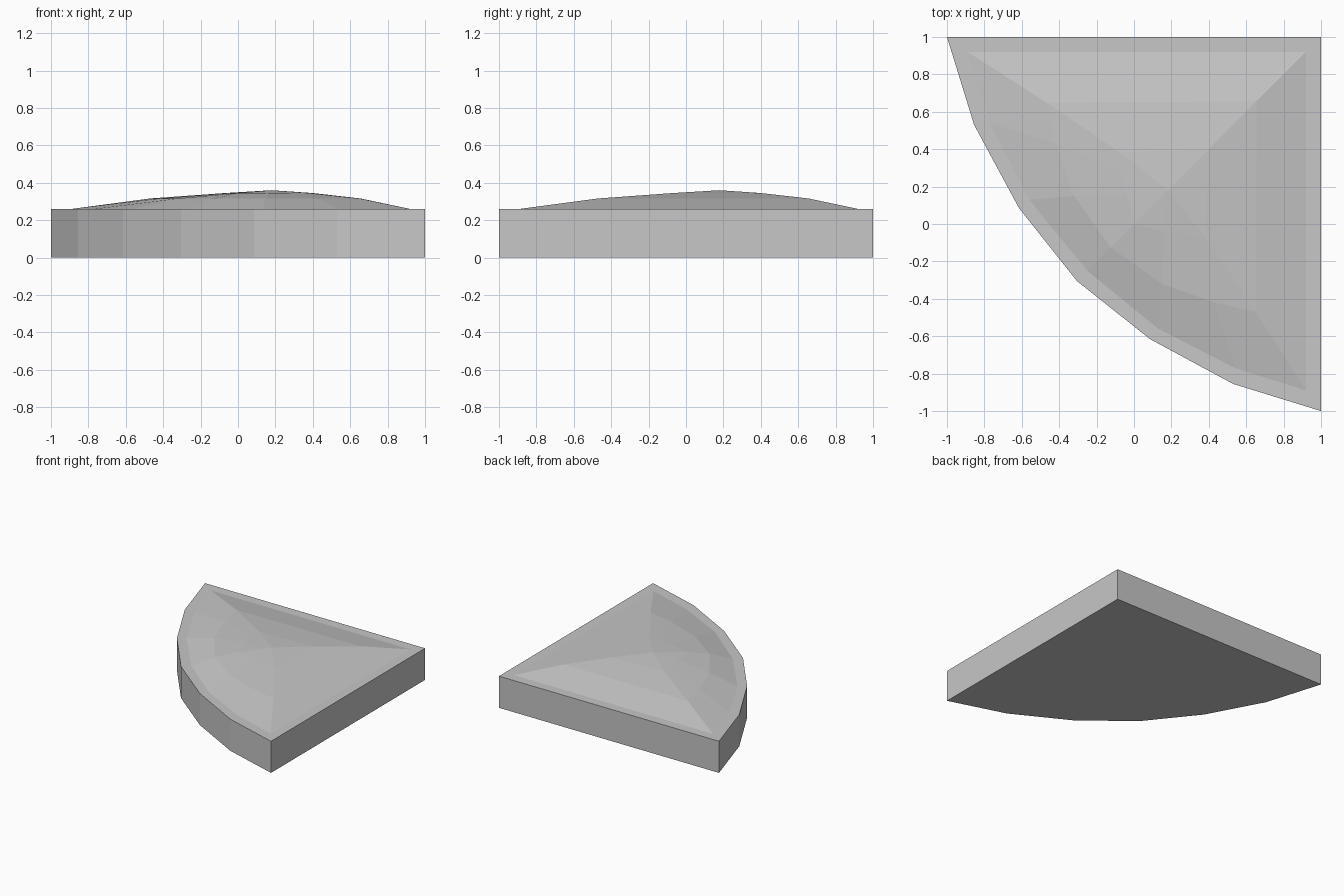
import bpy
import bmesh

cube = bpy.data.objects.get("Cube")
if cube:
    bpy.data.objects.remove(cube, do_unlink=True)

grey = bpy.data.materials.new("stone grey")
grey.use_nodes = True
colour = (0.57, 0.57, 0.57, 1)
grey.diffuse_color = colour
grey.node_tree.nodes["Principled BSDF"].inputs["Base Color"].default_value = colour

# Half outlines from the square corner to the curve's middle, mirrored on the diagonal
OUTER = [(1, 1), (-1, 1), (-0.855, 0.53), (-0.615, 0.085), (-0.305, -0.305)]
RIM = [(0.92, 0.92), (-0.89, 0.92), (-0.77, 0.54), (-0.56, 0.13), (-0.25, -0.25)]
SHOULDER = [(0.655, 0.655), (-0.47, 0.65), (-0.42, 0.43), (-0.32, 0.15), (-0.125, -0.125)]
CROWN = [(0.4, 0.4), (-0.07, 0.38), (-0.06, 0.28), (-0.04, 0.16), (0, 0)]
LIP_Z = 0.26


def ring(bm, half, z):
    loop = half + [(y, x) for x, y in half[-2:0:-1]]
    return [bm.verts.new((x, y, z)) for x, y in loop]


def bridge(bm, low, high):
    n = len(low)
    for i in range(n):
        j = (i + 1) % n
        bm.faces.new((low[i], low[j], high[j], high[i]))


# Quarter slab with a flat lip and a shallow faceted dome
bm = bmesh.new()
rings = [ring(bm, half, z) for half, z in (
    (OUTER, 0), (OUTER, LIP_Z), (RIM, LIP_Z), (SHOULDER, 0.316), (CROWN, 0.345))]
bm.faces.new(rings[0][::-1])
for low, high in zip(rings, rings[1:]):
    bridge(bm, low, high)

# Peak of the dome
peak = bm.verts.new((0.18, 0.18, 0.36))
crown = rings[-1]
for i, v in enumerate(crown):
    bm.faces.new((v, crown[(i + 1) % len(crown)], peak))
bmesh.ops.recalc_face_normals(bm, faces=bm.faces)

mesh = bpy.data.meshes.new("quarter_slab")
bm.to_mesh(mesh)
bm.free()
mesh.materials.append(grey)
slab = bpy.data.objects.new("quarter_slab", mesh)
bpy.context.collection.objects.link(slab)
